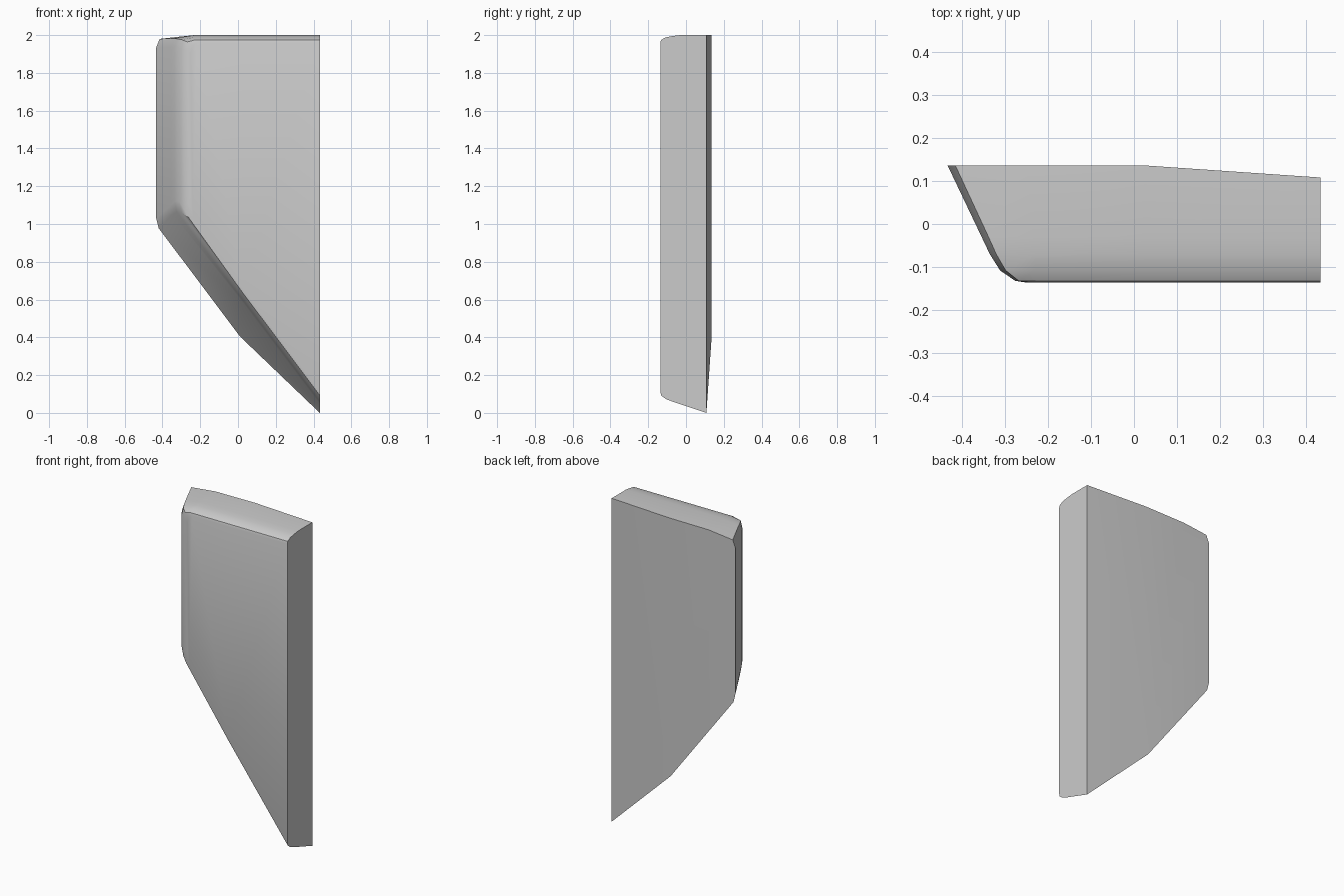
import bpy, bmesh

# Outline sections from back to front: (y, y at right edge, [(x, z), ...])
sections = [
    (0.136, 0.108, [(0.433, 2.0), (0.025, 2.0), (-0.25, 1.998), (-0.415, 1.98), (-0.433, 1.935),
                    (-0.433, 1.03), (-0.42, 0.978), (0.01, 0.405), (0.433, 0.0)]),
    (-0.03, -0.03, [(0.433, 2.0), (0.025, 2.0), (-0.23, 2.0), (-0.338, 1.983), (-0.354, 1.935),
                    (-0.354, 1.10), (-0.345, 1.052), (0.025, 0.585), (0.433, 0.046)]),
    (-0.07, -0.07, [(0.433, 1.995), (0.025, 1.995), (-0.23, 1.995), (-0.32, 1.98), (-0.335, 1.935),
                    (-0.335, 1.12), (-0.325, 1.065), (0.025, 0.598), (0.433, 0.059)]),
    (-0.108, -0.108, [(0.433, 1.988), (0.025, 1.988), (-0.23, 1.988), (-0.298, 1.976), (-0.311, 1.93),
                      (-0.311, 1.12), (-0.298, 1.06), (0.025, 0.615), (0.433, 0.074)]),
    (-0.132, -0.132, [(0.433, 1.974), (0.025, 1.974), (-0.23, 1.974), (-0.268, 1.964), (-0.276, 1.92),
                      (-0.276, 1.11), (-0.262, 1.035), (0.025, 0.636), (0.433, 0.093)]),
    (-0.136, -0.136, [(0.433, 1.96), (0.025, 1.96), (-0.22, 1.96), (-0.243, 1.95), (-0.25, 1.91),
                      (-0.25, 1.10), (-0.238, 1.02), (0.025, 0.66), (0.433, 0.115)]),
]

bm = bmesh.new()
rings = [[bm.verts.new((x, yr if x > 0.4 else y, z)) for x, z in pts]
         for y, yr, pts in sections]
n = len(rings[0])

# Side walls between neighbouring sections
for a, b in zip(rings, rings[1:]):
    for i in range(n):
        j = (i + 1) % n
        bm.faces.new((a[i], a[j], b[j], b[i]))

# Front and back caps, each split at the bend line
for r in (rings[0], rings[-1]):
    bm.faces.new((r[0], r[1], r[7], r[8]))
    bm.faces.new(r[1:8])

bmesh.ops.recalc_face_normals(bm, faces=bm.faces)
mesh = bpy.data.meshes.new("armor_panel")
bm.to_mesh(mesh)
bm.free()
panel = bpy.data.objects.new("bevelled_panel", mesh)
bpy.context.collection.objects.link(panel)

# Smooth rounded rim, crisp main edges
bpy.context.view_layer.objects.active = panel
panel.select_set(True)
bpy.ops.object.shade_smooth_by_angle(angle=0.5)
